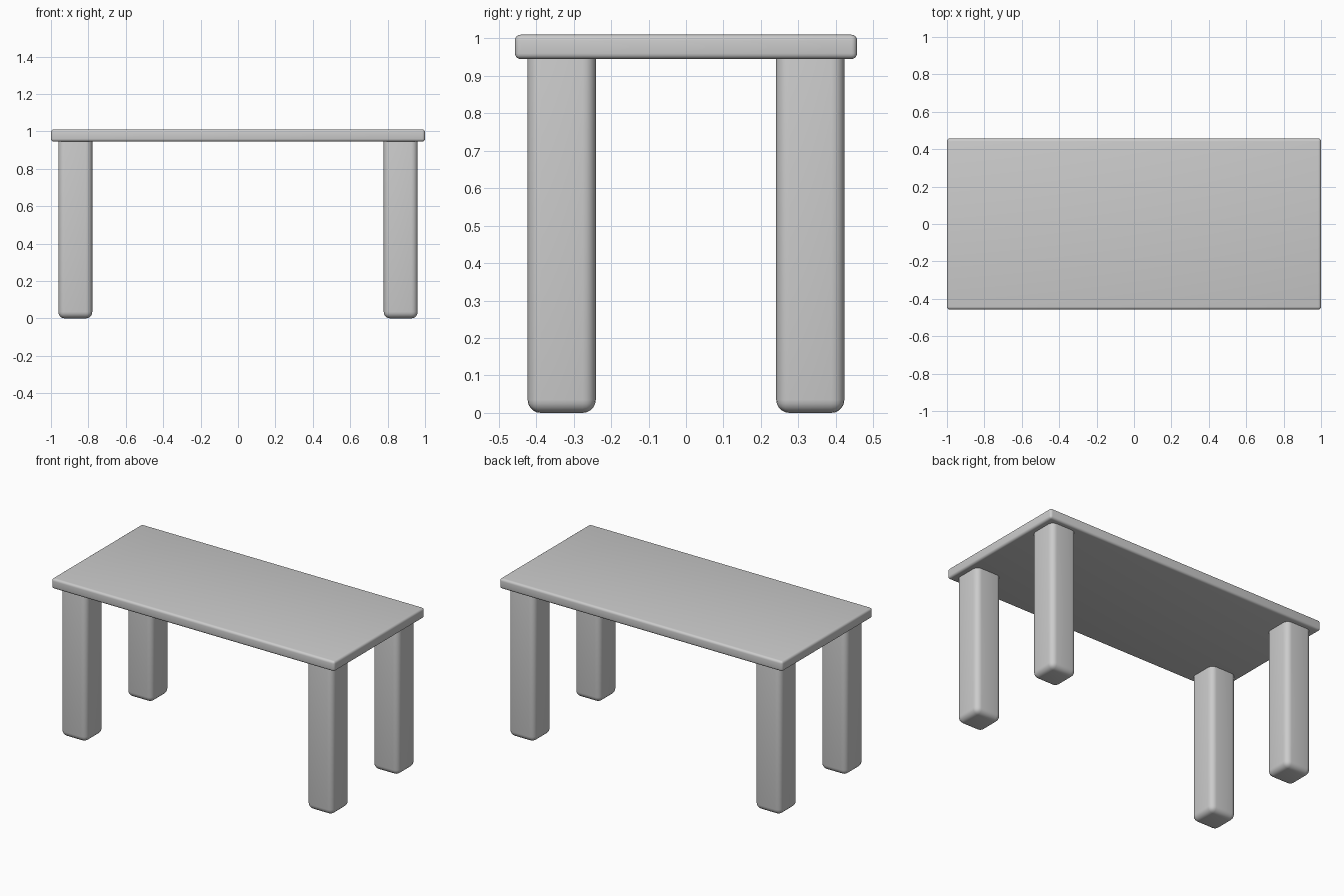
import bpy
import math

# Remove the default cube
cube = bpy.data.objects.get("Cube")
if cube:
    bpy.data.objects.remove(cube, do_unlink=True)

# Single flat grey
grey = bpy.data.materials.new("light grey")
grey.use_nodes = True
colour = (0.6, 0.6, 0.6, 1)
grey.diffuse_color = colour
bsdf = next(n for n in grey.node_tree.nodes if n.type == 'BSDF_PRINCIPLED')
bsdf.inputs["Base Color"].default_value = colour
bsdf.inputs["Roughness"].default_value = 0.6


def rounded_box(name, low, high, radius, segments):
    """Box between two corners with rounded edges."""
    centre = [(a + b) / 2 for a, b in zip(low, high)]
    bpy.ops.mesh.primitive_cube_add(size=1, location=centre)
    box = bpy.context.object
    box.name = name
    box.scale = [b - a for a, b in zip(low, high)]
    bpy.ops.object.transform_apply(location=False, rotation=False, scale=True)
    bevel = box.modifiers.new("rounded edges", 'BEVEL')
    bevel.width = radius
    bevel.segments = segments
    bpy.ops.object.modifier_apply(modifier=bevel.name)
    bpy.ops.object.shade_smooth_by_angle(angle=math.radians(40))
    box.data.materials.append(grey)
    return box


# Tabletop
rounded_box("tabletop", (-1, -0.457, 0.945), (1, 0.457, 1.01), 0.015, 4)

# Four legs, with their rounded upper ends sunk into the tabletop
half = 0.091
for side, x in (("left", 0.87), ("right", -0.87)):
    for end, y in (("front", -0.332), ("back", 0.332)):
        rounded_box(f"{end}_{side}_leg",
                    (x - half, y - half, 0), (x + half, y + half, 0.985),
                    0.035, 5)
